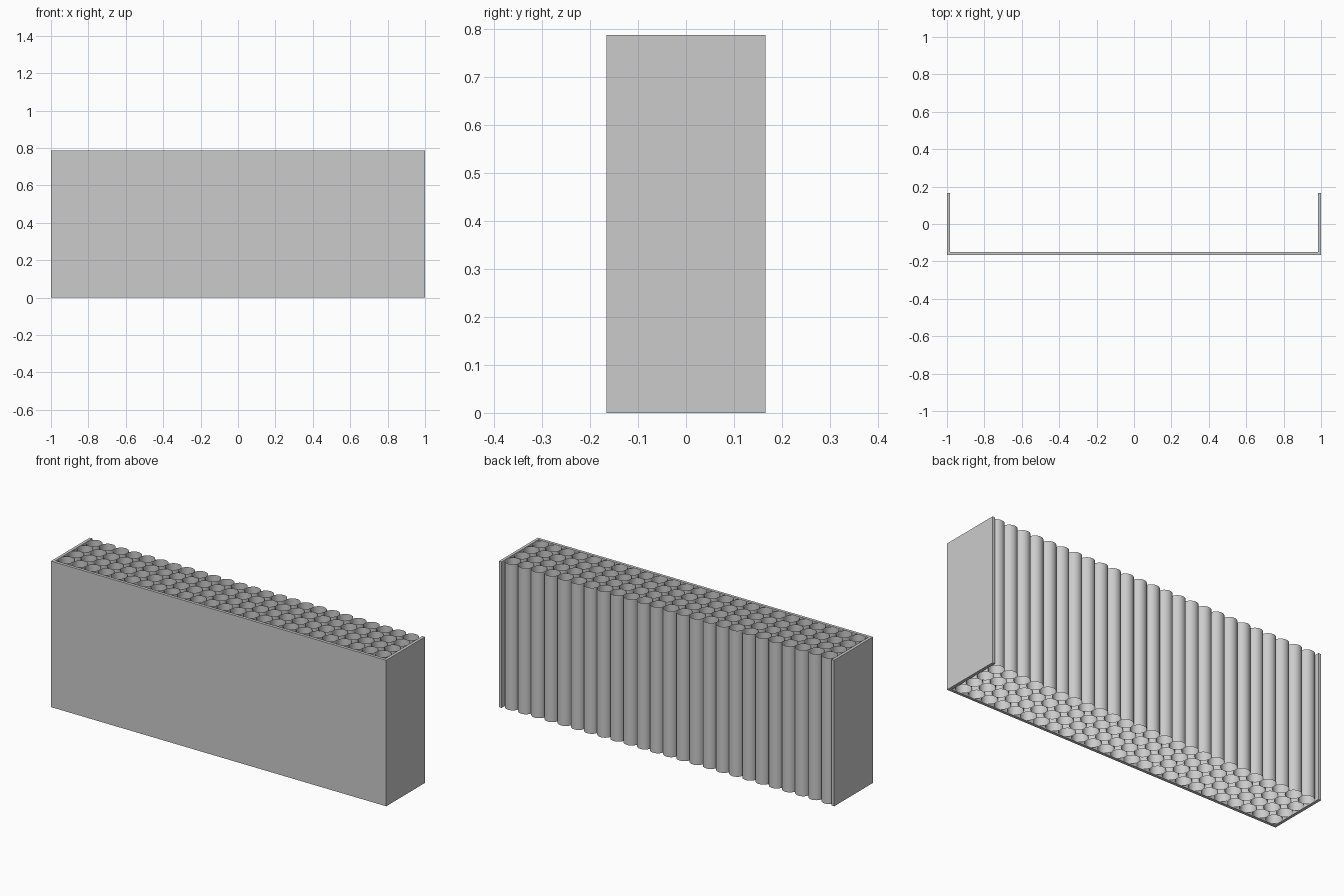
import bpy
import bmesh

old = bpy.data.objects.get("Cube")
if old:
    bpy.data.objects.remove(old, do_unlink=True)

# Everything is sized from the tube diameter
COLS, ROWS = 25, 4
D = 2 / 25.4
WALL = 0.2 * D
HEIGHT = 10 * D
DEPTH = ROWS * D + WALL
FRONT, BACK = -DEPTH / 2, DEPTH / 2

grey = bpy.data.materials.new("plain grey")
grey.use_nodes = True
grey.diffuse_color = (0.6, 0.6, 0.6, 1)
grey.node_tree.nodes["Principled BSDF"].inputs["Base Color"].default_value = (0.6, 0.6, 0.6, 1)


def make_object(name, bm):
    mesh = bpy.data.meshes.new(name)
    bm.to_mesh(mesh)
    bm.free()
    mesh.materials.append(grey)
    obj = bpy.data.objects.new(name, mesh)
    bpy.context.collection.objects.link(obj)
    return obj


# Three-sided casing: a U outline raised to full height
inner = 1 - WALL
outline = [(-1, FRONT), (1, FRONT), (1, BACK), (inner, BACK),
           (inner, FRONT + WALL), (-inner, FRONT + WALL), (-inner, BACK), (-1, BACK)]
bm = bmesh.new()
base = bm.faces.new([bm.verts.new((x, y, 0)) for x, y in outline])
raised = bmesh.ops.extrude_face_region(bm, geom=[base], use_keep_orig=True)["geom"]
bmesh.ops.translate(bm, vec=(0, 0, HEIGHT),
                    verts=[v for v in raised if isinstance(v, bmesh.types.BMVert)])
bmesh.ops.recalc_face_normals(bm, faces=bm.faces[:])
make_object("casing", bm)

# One open-ended tube, shared by the whole grid
bm = bmesh.new()
bmesh.ops.create_cone(bm, cap_ends=False, segments=32, radius1=D / 2, radius2=D / 2, depth=HEIGHT)
for face in bm.faces:
    face.smooth = True
first = make_object("tube", bm)

for row in range(ROWS):
    for col in range(COLS):
        tube = first
        if row or col:
            tube = first.copy()
            tube.name = f"tube_{row + 1}_{col + 1}"
            bpy.context.collection.objects.link(tube)
        tube.location = ((col - (COLS - 1) / 2) * D, BACK - (row + 0.5) * D, HEIGHT / 2)
